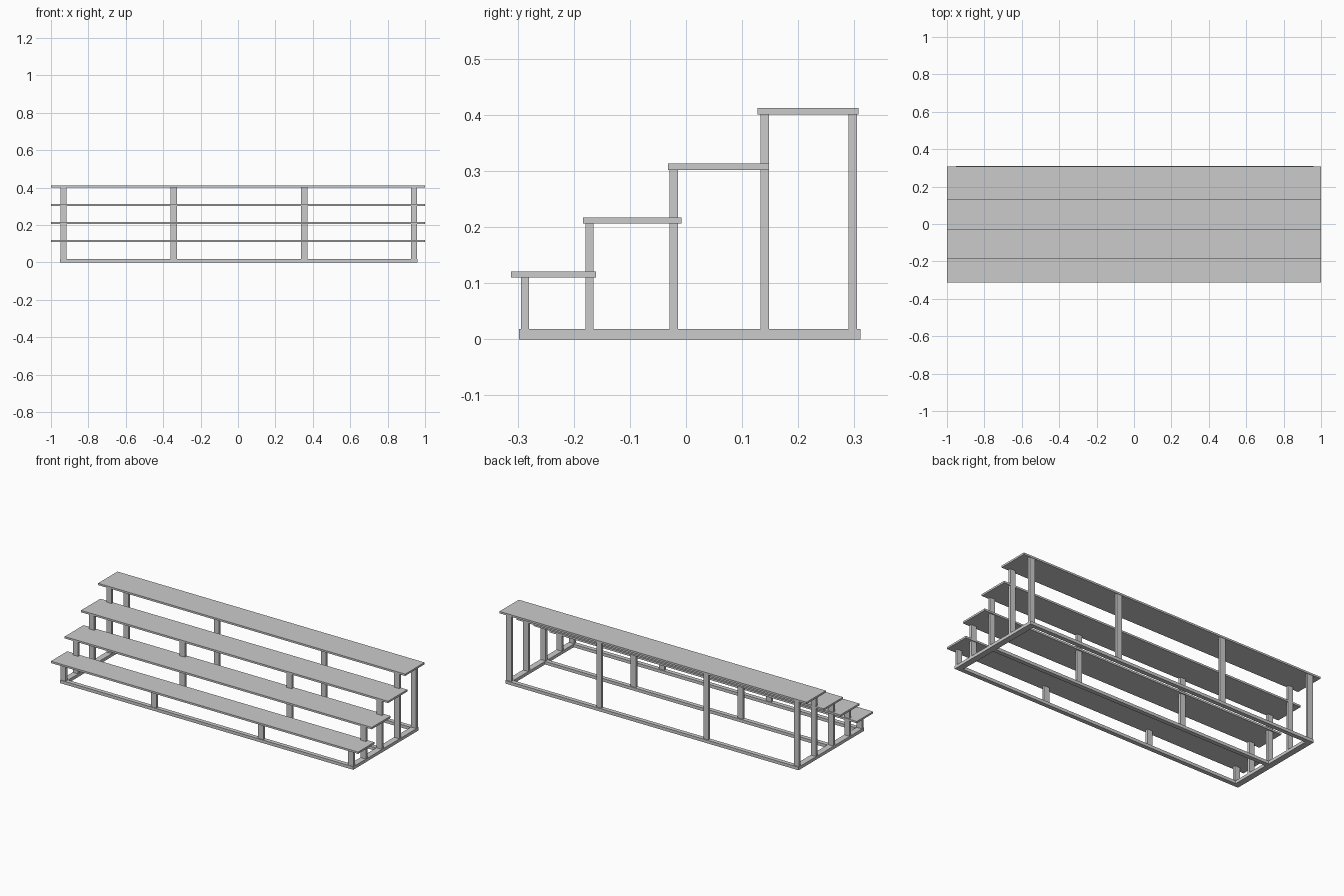
import bpy

cube = bpy.data.objects.get("Cube")
if cube:
    bpy.data.objects.remove(cube, do_unlink=True)

metal = bpy.data.materials.new("brushed_grey")
metal.use_nodes = True
GREY = (0.6, 0.6, 0.6, 1)
metal.diffuse_color = GREY
metal.node_tree.nodes["Principled BSDF"].inputs["Base Color"].default_value = GREY


def box(name, x, y, z):
    """Box spanning the given (low, high) ranges."""
    spans = (x, y, z)
    bpy.ops.mesh.primitive_cube_add(size=1, location=[(a + b) / 2 for a, b in spans])
    ob = bpy.context.object
    ob.name = name
    ob.scale = [b - a for a, b in spans]
    bpy.ops.object.transform_apply(location=False, rotation=False, scale=True)
    ob.data.materials.append(metal)


# Stepped bench planks: front edge, back edge, underside height
PLANKS = [(-0.312, -0.16, 0.11), (-0.184, -0.008, 0.206),
          (-0.032, 0.148, 0.302), (0.127, 0.307, 0.401)]
for i, (front, back, z) in enumerate(PLANKS):
    box(f"bench_plank_{i + 1}", (-1, 1), (front, back), (z, z + 0.011))

# Base frame: two end rails and three long rails
BASE = 0.018
for side, x in (("right", -0.933), ("left", 0.941)):
    box(f"end_rail_{side}", (x - 0.018, x + 0.018), (-0.298, 0.311), (0, BASE))
for name, y in (("front", -0.287), ("middle", -0.022), ("back", 0.297)):
    box(f"long_rail_{name}", (-0.915, 0.923), (y - 0.011, y + 0.014), (0, BASE))

# Flat-section posts: row depth and top height; three rows also have inner posts
ROWS = [(-0.287, 0.11, True), (-0.172, 0.206, False), (-0.022, 0.302, True),
        (0.14, 0.401, False), (0.297, 0.401, True)]
for i, (y, top, inner) in enumerate(ROWS):
    for x in (-0.933, -0.343, 0.354, 0.941) if inner else (-0.933, 0.941):
        box(f"post_row_{i + 1}", (x - 0.017, x + 0.017),
            (y - 0.0075, y + 0.0075), (BASE, top))
